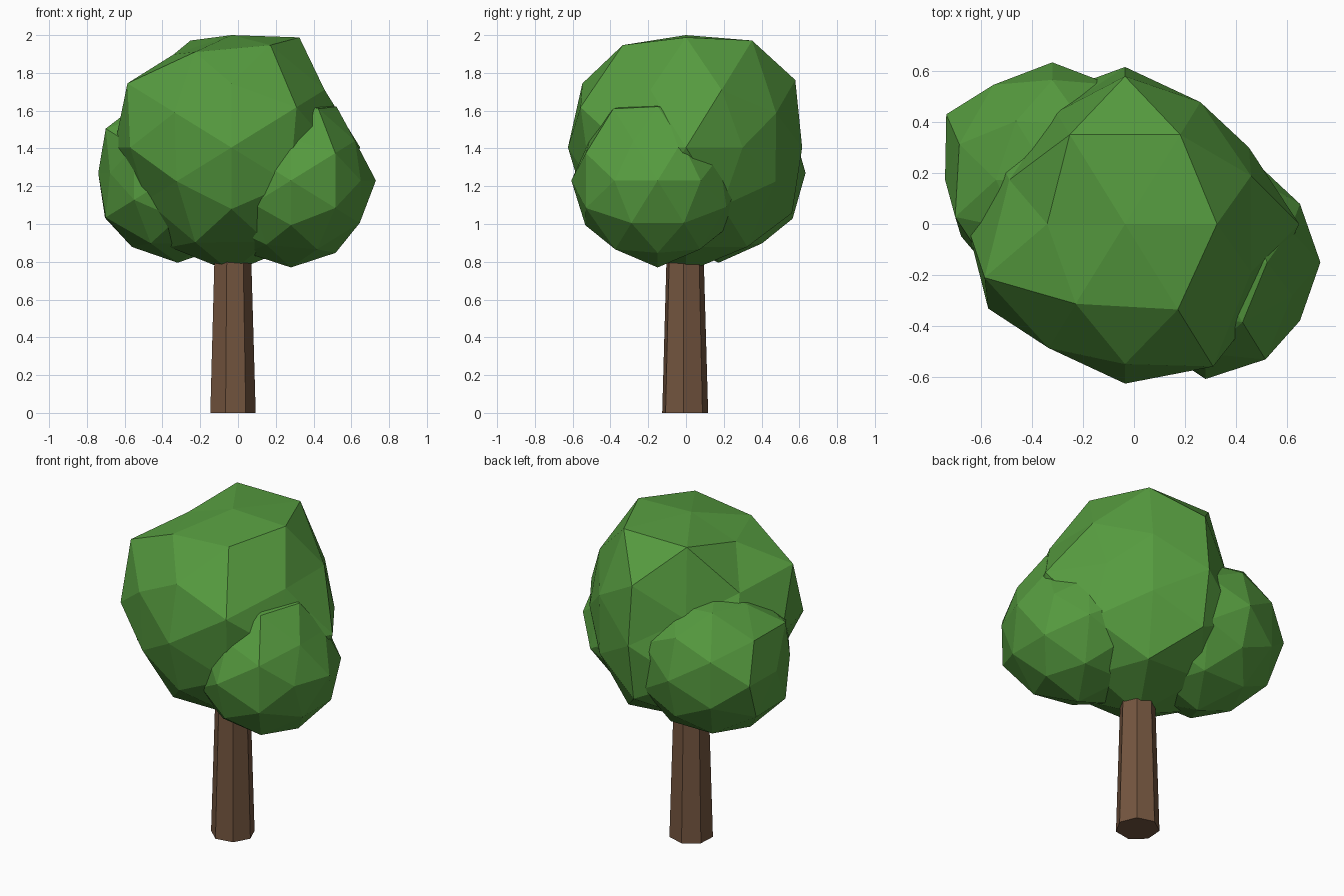
import bpy, bmesh
from math import radians, asin
from mathutils import Matrix, Vector

if "Cube" in bpy.data.objects:
    bpy.data.objects.remove(bpy.data.objects["Cube"])

A, B = 0.526, 0.851            # icosahedron corner components
P, Q, R = 0.309, 0.5, 0.809    # edge midpoint components


def material(name, rgb):
    m = bpy.data.materials.new(name)
    m.diffuse_color = (*rgb, 1)
    m.use_nodes = True
    m.node_tree.nodes["Principled BSDF"].inputs["Base Color"].default_value = m.diffuse_color
    return m


def finish(bm, name, mat):
    me = bpy.data.meshes.new(name)
    bmesh.ops.recalc_face_normals(bm, faces=bm.faces)
    bm.to_mesh(me)
    bm.free()
    me.materials.append(mat)
    ob = bpy.data.objects.new(name, me)
    bpy.context.collection.objects.link(ob)
    return ob


def leaf_clump(name, centre, radius, bumps):
    """Faceted ball whose corners are pushed in or out along their direction."""
    bm = bmesh.new()
    bmesh.ops.create_icosphere(bm, subdivisions=2, radius=1,
                               matrix=Matrix.Rotation(-asin(A), 4, 'Y'))
    dirs = {v: v.co.normalized() for v in bm.verts}
    length = {v: radius for v in bm.verts}
    for *d, r in bumps:
        d = Vector(d)
        length[max(dirs, key=lambda v: dirs[v].dot(d))] = r
    for v in bm.verts:
        v.co = Vector(centre) + dirs[v] * length[v]
    return finish(bm, name, leaf)


leaf = material("leaf_green", (0.093, 0.33, 0.05))
bark = material("bark_brown", (0.175, 0.092, 0.05))

# Tapered seven-sided trunk
bm = bmesh.new()
H = 1.0
bmesh.ops.create_cone(bm, cap_ends=True, segments=7, radius1=0.125, radius2=0.096, depth=H,
                      matrix=Matrix.Translation((-0.031, -0.006, H / 2))
                      @ Matrix.Rotation(radians(9.5), 4, 'Z'))
finish(bm, "trunk", bark)

# Main crown
leaf_clump("main_crown", (-0.035, 0, 1.405), 0.62, [
    (0, 0, 1, 0.595), (0, 0, -1, 0.66), (0, -1, 0, 0.625), (0, 1, 0, 0.615), (1, 0, 0, 0.682),
    (A, 0, B, 0.685), (-A, 0, B, 0.58), (0, -B, A, 0.645), (0, B, A, 0.68),
    (0, B, -A, 0.66), (-B, -A, 0, 0.63), (B, A, 0, 0.57),
    (P, -Q, R, 0.67), (-P, -Q, R, 0.625), (P, Q, R, 0.70), (-P, Q, R, 0.70),
    (-R, -P, Q, 0.68), (-R, P, Q, 0.56), (R, P, Q, 0.61), (R, -P, Q, 0.61),
    (-R, -P, -Q, 0.56), (Q, -R, P, 0.69), (-Q, -R, -P, 0.58), (-Q, -R, P, 0.60),
    (-Q, R, P, 0.54), (Q, R, P, 0.59), (Q, R, -P, 0.585), (P, Q, -R, 0.65)])

# Lower clump at front right
leaf_clump("right_clump", (0.28, -0.15, 1.23), 0.45, [
    (0, -1, 0, 0.457), (0, 0, -1, 0.46), (B, -A, 0, 0.435), (B, A, 0, 0.435), (A, 0, B, 0.46),
    (P, -Q, R, 0.47), (Q, -R, P, 0.47), (Q, -R, -P, 0.47), (R, -P, Q, 0.42), (R, P, Q, 0.41),
    (0, -B, A, 0.42), (-Q, -R, P, 0.37), (-Q, -R, -P, 0.40), (-P, -Q, R, 0.38), (Q, R, P, 0.40),
    (-P, -Q, -R, 0.42), (0, 0, 1, 0.43)])

# Lower clump at back left
leaf_clump("left_clump", (-0.32, 0.173, 1.27), 0.46, [
    (0, 0, -1, 0.475), (-B, A, 0, 0.488), (-B, -A, 0, 0.42), (-1, 0, 0, 0.42),
    (-R, -P, Q, 0.47), (-R, P, Q, 0.45), (-R, P, -Q, 0.475), (-R, -P, -Q, 0.47),
    (0, 0, 1, 0.40), (-A, 0, B, 0.42), (A, 0, B, 0.42), (-P, -Q, R, 0.40), (P, Q, R, 0.42)])
